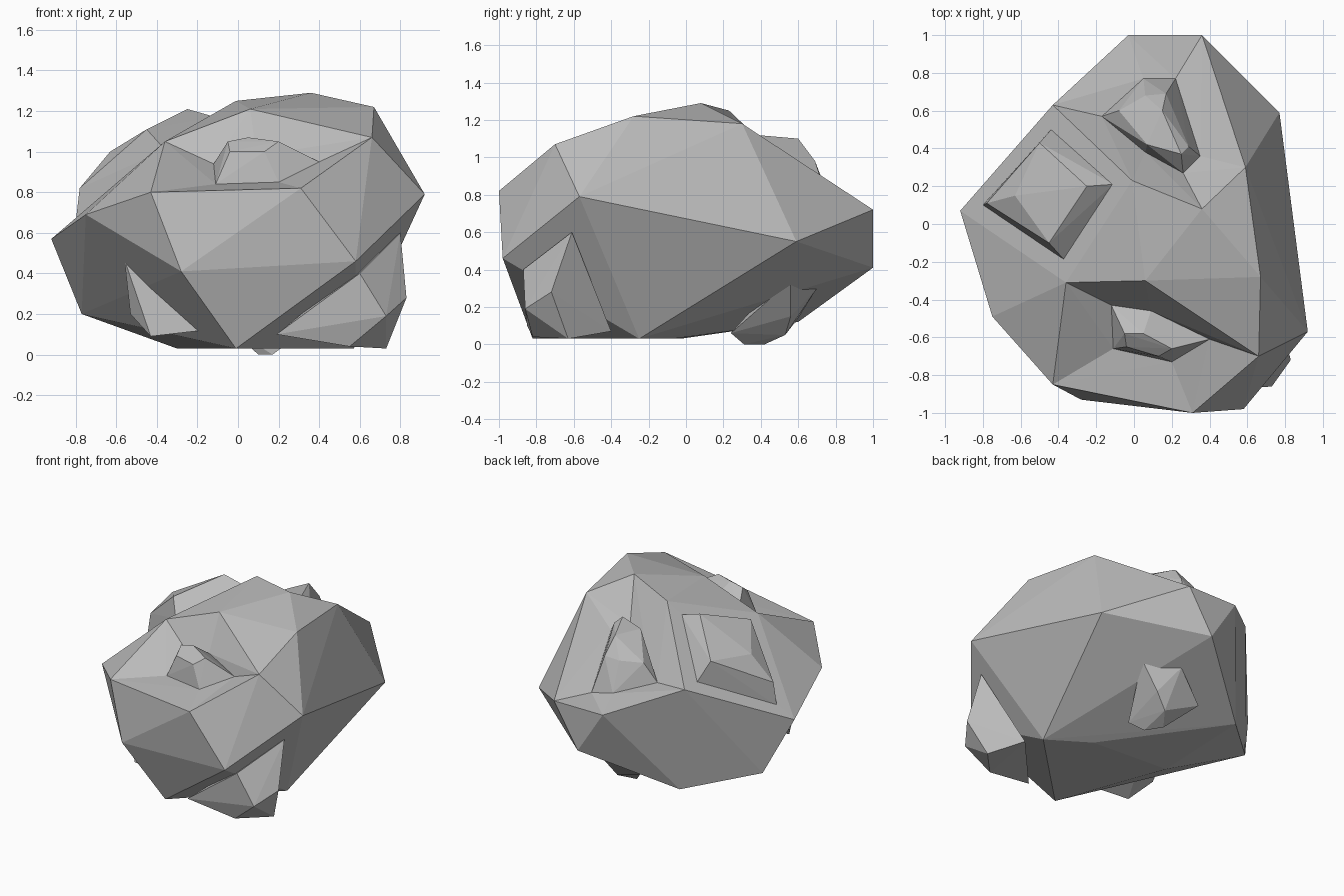
import bpy
import bmesh
from mathutils import Vector

cube = bpy.data.objects.get("Cube")
if cube:
    bpy.data.objects.remove(cube, do_unlink=True)

# Single stone colour
stone = bpy.data.materials.new("stone_grey")
stone.use_nodes = True
GREY = (0.5, 0.5, 0.5, 1)
stone.diffuse_color = GREY
stone.node_tree.nodes["Principled BSDF"].inputs["Base Color"].default_value = GREY


def hull(points):
    """Faceted solid wrapped around a few corner points."""
    bm = bmesh.new()
    for p in points:
        bm.verts.new(p)
    res = bmesh.ops.convex_hull(bm, input=bm.verts[:])
    junk = {g for g in res["geom_interior"] + res["geom_unused"]
            if isinstance(g, bmesh.types.BMVert)}
    bmesh.ops.delete(bm, geom=list(junk), context="VERTS")
    bmesh.ops.recalc_face_normals(bm, faces=bm.faces[:])
    return bm


def sink(bm, rim, floor):
    """Replace the facet inside a rim by walls running down to a floor ring."""
    edge = [min(bm.verts, key=lambda v: (v.co - Vector(p)).length) for p in rim]
    facet = [f for f in bm.faces if all(v in edge for v in f.verts)]
    bmesh.ops.delete(bm, geom=facet, context="FACES")
    ring = [bm.verts.new(p) for p in floor]
    for i in range(len(rim)):
        j = (i + 1) % len(rim)
        bm.faces.new((edge[i], edge[j], ring[i]))
        bm.faces.new((ring[i], edge[j], ring[j]))
    bm.faces.new(ring)
    bmesh.ops.recalc_face_normals(bm, faces=bm.faces[:])


def finish(bm, name):
    mesh = bpy.data.meshes.new(name)
    bm.to_mesh(mesh)
    bm.free()
    mesh.materials.append(stone)
    obj = bpy.data.objects.new(name, mesh)
    bpy.context.collection.objects.link(obj)


# Boulder corners, grouped by the facet or level they belong to
front_rim = [(-.36, -.31, 1.05), (.06, -.30, 1.21), (.66, -.70, 1.07),
             (.31, -1, .82), (-.43, -.85, .80)]
back_rim = [(-.01, .23, 1.25), (.36, .08, 1.29), (.59, .30, 1.18),
            (.36, 1, .72), (-.03, 1, .72), (-.43, .63, .87)]
waist = [(.67, -.28, 1.22), (.92, -.57, .79), (.58, -.98, .46), (-.28, -.93, .41),
         (-.75, -.49, .69), (-.92, .07, .57), (.17, 1, .41), (.77, .59, .55), (.77, .20, .63)]
foot = [(.57, -.25, .03), (.29, -.07, .03), (-.01, -.82, .03),
        (-.30, -.03, .03), (-.77, .22, .20), (-.37, .60, .12)]

# Floors of the two hollow facets, one corner per rim corner
front_floor = [(-.12, -.43, .94), (.09, -.46, .98), (.40, -.61, .95),
               (.20, -.73, .85), (-.11, -.66, .84)]
back_floor = [(.06, .38, .97), (.26, .27, 1.02), (.35, .36, .99),
              (.22, .77, .73), (.05, .77, .77), (-.17, .57, .83)]

boulder = hull(front_rim + back_rim + waist + foot)
sink(boulder, front_rim, front_floor)
sink(boulder, back_rim, back_floor)
finish(boulder, "boulder")

# Angular lumps: two rise from the hollows, the rest stand on the boulder
lumps = {
    "front_top_lump": front_floor + [(-.05, -.58, 1.05), (.05, -.58, 1.07), (.20, -.66, 1.05),
                                     (.13, -.70, 1.0), (-.04, -.65, 1.0)],
    "back_top_lump": back_floor + [(.07, .42, 1.10), (.25, .37, 1.12), (.29, .41, 1.08),
                                   (.15, .60, 1.10), (.17, .69, .98), (.06, .68, .97),
                                   (-.08, .60, .96)],
    "right_top_lump": [(-.43, .51, .86), (-.11, .21, 1.17), (-.36, -.20, 1.01), (-.80, .10, .65),
                       (-.50, .43, 1.02), (-.25, .20, 1.21), (-.45, -.10, 1.11),
                       (-.63, .15, 1.0), (-.78, .11, .82)],
    "front_left_lump": [(.80, -.61, .60), (.83, -.72, .28), (.73, -.86, .19), (.73, -.63, .03),
                        (.55, -.82, .04), (.19, -.85, .10), (.60, -.87, .40), (.60, -.40, .07)],
    "front_right_lump": [(-.56, -.50, .47), (-.17, -.64, .12), (-.43, -.57, .09),
                         (-.53, -.44, .20), (-.3, -.3, .2), (-.45, -.25, .25)],
    "back_low_lump": [(.40, .56, .34), (.18, .70, .30), (-.05, .60, .14), (.10, .42, 0),
                      (.17, .31, 0), (.25, .24, .06), (.27, .56, .15), (.18, .53, .05),
                      (.15, .5, .35)],
}
for name, points in lumps.items():
    finish(hull(points), name)
